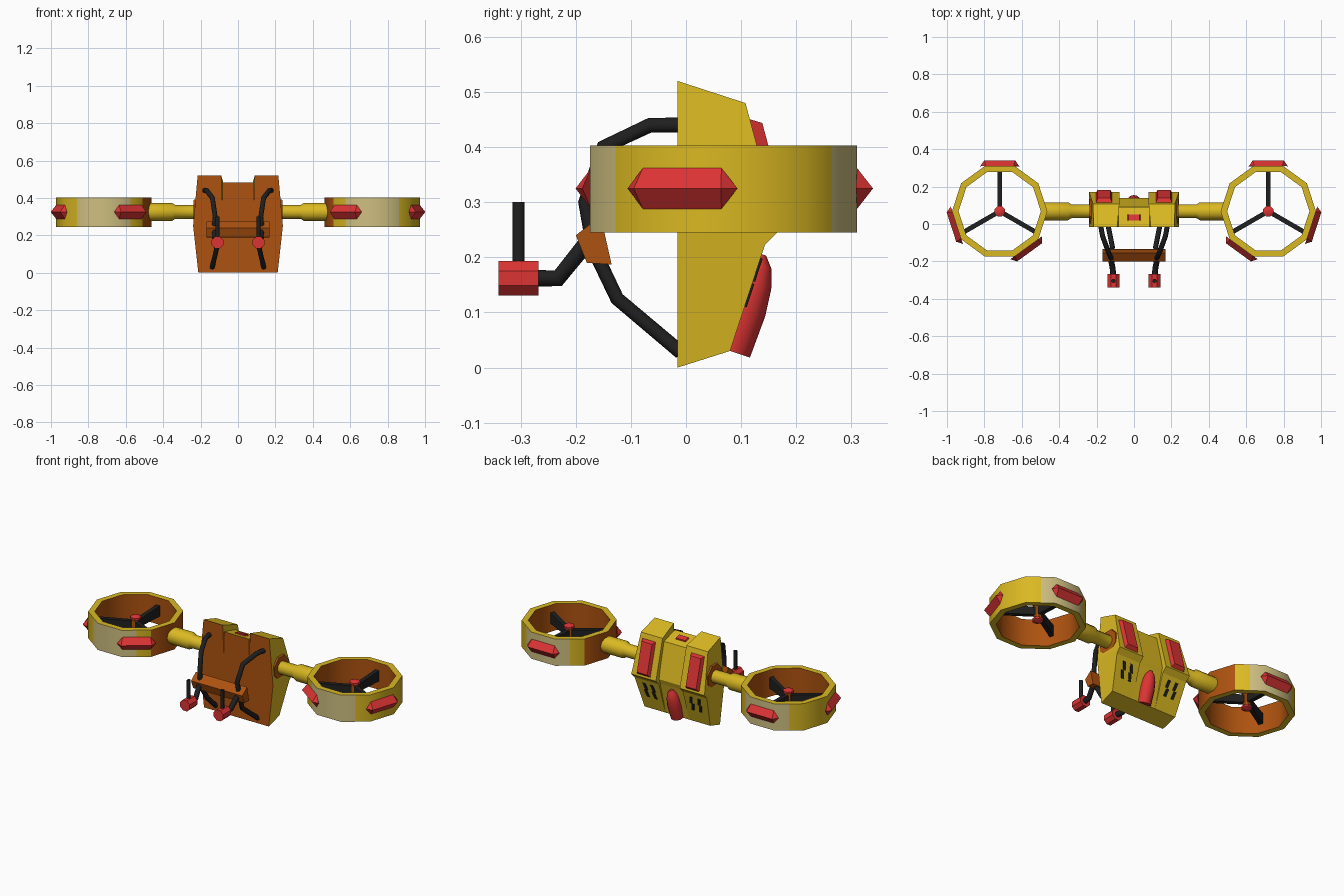
import bpy, bmesh, math
from mathutils import Vector

if "Cube" in bpy.data.objects:
    bpy.data.objects.remove(bpy.data.objects["Cube"])


def material(name, rgb):
    m = bpy.data.materials.new(name)
    m.diffuse_color = (*rgb, 1)
    m.use_nodes = True
    m.node_tree.nodes["Principled BSDF"].inputs["Base Color"].default_value = m.diffuse_color
    return m


YELLOW = material("yellow", (0.70, 0.48, 0.016))
ORANGE = material("burnt orange", (0.42, 0.085, 0.005))
RED = material("red", (0.72, 0.034, 0.034))
BLACK = material("black", (0.014, 0.014, 0.014))
PALE = material("pale yellow", (0.62, 0.52, 0.22))


def build(name, verts, faces, mats, rule=None, smooth=None):
    """Mesh object; rule(face) gives the material index, smooth is an angle."""
    bm = bmesh.new()
    vs = [bm.verts.new(v) for v in verts]
    for f in faces:
        bm.faces.new([vs[i] for i in f])
    bmesh.ops.recalc_face_normals(bm, faces=bm.faces)
    if rule:
        for f in bm.faces:
            f.material_index = rule(f)
    me = bpy.data.meshes.new(name)
    bm.to_mesh(me)
    bm.free()
    for m in mats:
        me.materials.append(m)
    ob = bpy.data.objects.new(name, me)
    bpy.context.collection.objects.link(ob)
    if smooth:
        bpy.ops.object.select_all(action='DESELECT')
        ob.select_set(True)
        bpy.context.view_layer.objects.active = ob
        bpy.ops.object.shade_smooth_by_angle(angle=math.radians(smooth))
    return ob


def loft(name, rings, mats, rule=None, smooth=None):
    """Joins loops with equal point counts and caps both ends."""
    n = len(rings[0])
    faces = [tuple(range(n)), tuple(range((len(rings) - 1) * n, len(rings) * n))]
    for k in range(len(rings) - 1):
        for i in range(n):
            j = (i + 1) % n
            faces.append((k * n + i, k * n + j, k * n + n + j, k * n + n + i))
    return build(name, [p for r in rings for p in r], faces, mats, rule, smooth)


def lathe(name, start, axis, stations, mat, n=10, smooth=40):
    """Round part: stations are (distance along axis, radius)."""
    axis = Vector(axis).normalized()
    u = axis.orthogonal().normalized()
    w = axis.cross(u)
    rings = []
    for d, r in stations:
        c = Vector(start) + axis * d
        rings.append([c + r * (u * math.cos(a) + w * math.sin(a))
                      for a in (2 * math.pi * (i + .5) / n for i in range(n))])
    return loft(name, rings, [mat], None, smooth)


def prism(name, profile, inner, outer, mats, rule=None):
    """Side (y, z) profile spanned between two x functions of z."""
    return loft(name, [[(f(z), y, z) for y, z in profile] for f in (inner, outer)], mats, rule)


def tube(name, pts, r):
    cu = bpy.data.curves.new(name, 'CURVE')
    cu.dimensions = '3D'
    cu.bevel_depth, cu.bevel_resolution, cu.use_fill_caps = r, 2, True
    sp = cu.splines.new('POLY')
    sp.points.add(len(pts) - 1)
    for p, c in zip(sp.points, pts):
        p.co = (*c, 1)
    cu.materials.append(BLACK)
    ob = bpy.data.objects.new(name, cu)
    bpy.context.collection.objects.link(ob)
    bpy.ops.object.select_all(action='DESELECT')
    ob.select_set(True)
    bpy.context.view_layer.objects.active = ob
    bpy.ops.object.convert(target='MESH')


def on_slope(a, b, x, t, off):
    """Point on the slope between (y, z) points a and b, raised by off."""
    y, z = a[0] + (b[0] - a[0]) * t, a[1] + (b[1] - a[1]) * t
    d = Vector((b[0] - a[0], b[1] - a[1])).normalized()
    return (x, y + d.y * off, z - d.x * off)


front_orange = lambda f: 1 if f.normal.y < -0.9 else 0
LOW, LEDGE = (0.08, 0.03), (0.143, 0.222)      # lower rear slope
BELLY, SHOULDER = (0.17, 0.25), (0.108, 0.48)  # upper rear slope

# Centre of the backpack
flat = lambda v: (lambda z: v)
prism("pack_centre", [(-.015, .483), (.09, .455), (.14, .25), (.13, .222), LOW, (-.015, 0)],
      flat(-.082), flat(.082), [YELLOW, ORANGE], front_orange)
# Small red cap on the centre top
loft("top_cap", [[(sx * w, y, z + .483 - (y + .015) * .267)
                  for sx, y in ((-1, .02), (1, .02), (1, .05), (-1, .05))]
                 for w, z in ((.036, -.004), (.03, .008))], [RED])
# Tail tank tapering into the lower rear slope
lathe("tail_tank", on_slope(LOW, LEDGE, 0, 0, 0), (0, .063, .192),
      [(0, .038), (.08, .041), (.13, .036), (.165, .025), (.185, .008)], RED, 12)
# Cross bar in front of the harness
prism("harness_bar", [(-.2, .24), (-.18, .19), (-.135, .187), (-.155, .275)],
      flat(-.168), flat(.168), [ORANGE])

for s, side in ((1, "right"), (-1, "left")):
    # Side pods, widest at the belly
    outer = lambda z: s * ((.24 - (z - .25) * .09) if z > .25 else (.212 + z * .112))
    inner = lambda z: s * (.078 + max(0, z - .48) * .3)
    prism(side + "_pod_upper", [(-.015, .52), SHOULDER, BELLY, (-.015, .25)],
          inner, outer, [YELLOW, ORANGE], front_orange)
    prism(side + "_pod_lower", [(-.015, .25), BELLY, LEDGE, LOW, (-.015, 0)],
          inner, outer, [YELLOW, ORANGE], front_orange)
    # Raised red plate on each pod
    loft(side + "_pod_plate",
         [[on_slope(BELLY, SHOULDER, s * (.16 + i * w), .46 + j * h, off)
           for i, j in ((-1, -1), (1, -1), (1, 1), (-1, 1))]
          for w, h, off in ((.044, .42, -.003), (.034, .36, .02))], [RED])
    # Black zigzag vents
    for k, x in enumerate((.125, .175)):
        for m, t in enumerate((.42, .66)):
            pts = ((-.013, 0), (.004, 0), (.014, .22), (-.003, .22))
            loft(f"{side}_vent_{k}_{m}",
                 [[on_slope(LOW, LEDGE, s * (x + i), t + j, off) for i, j in pts]
                  for off in (-.003, .004)], [BLACK])
    # Arm with its base disc
    cx, cy, cz = s * .718, .068, .325
    lathe(side + "_arm_base", (s * .2, cy, cz), (s, 0, 0), [(0, .08), (.038, .07)], ORANGE, 8)
    lathe(side + "_arm", (0, cy, cz), (s, 0, 0),
          [(.2, .037), (.335, .037), (.352, .048), (.485, .048)], YELLOW, 12)

    # Ten-sided fan duct with facet midpoints for the colour split
    def loop(r, z):
        pts = []
        for i in range(10):
            p, q = (Vector((r * math.cos(math.radians(a)), r * math.sin(math.radians(a)), 0))
                    for a in (36 * i, 36 * i + 36))
            pts += [p, (p + q) / 2]
        return [(cx + s * p.x, cy + p.y, z) for p in pts]
    rings = [loop(.255, .245), loop(.255, .403), loop(.22, .403), loop(.22, .245)]
    verts = [p for r in rings for p in r]
    faces = [(k * 20 + i, k * 20 + (i + 1) % 20, (k + 1) % 4 * 20 + (i + 1) % 20, (k + 1) % 4 * 20 + i)
             for k in range(4) for i in range(20)]

    def duct_colour(f):
        c = f.calc_center_median()
        dx, dy = (c.x - cx) * s, c.y - cy
        if abs(f.normal.z) > .5:
            return 0
        if math.hypot(dx, dy) < .225:
            return 1
        if dx < -.2:
            return 1
        return 2 if abs(dx) < .15 else 0
    build(side + "_duct", verts, faces, [YELLOW, ORANGE, PALE], duct_colour, 40)

    # Faceted red bumpers on three duct facets
    for k, deg in enumerate((90, -18, 234)):
        a = math.radians(deg)
        n, t = Vector((s * math.cos(a), math.sin(a), 0)), Vector((-s * math.sin(a), math.cos(a), 0))
        loc = [(-.105, 0, -.002), (-.075, -.037, 0), (.075, -.037, 0), (.105, 0, -.002),
               (.075, .037, 0), (-.075, .037, 0), (-.083, 0, .029), (.083, 0, .029)]
        vs = [Vector((cx, cy, cz)) + t * i + n * (.2425 + h) + Vector((0, 0, j)) for i, j, h in loc]
        build(f"{side}_bumper_{k}", vs,
              [(0, 1, 6), (1, 2, 7, 6), (2, 3, 7), (3, 4, 7), (4, 5, 6, 7), (5, 0, 6),
               (0, 5, 4, 3, 2, 1)], [RED])
    # Fan hub, caps and struts
    lathe(side + "_hub", (cx, cy, .275), (0, 0, 1), [(0, .022), (.09, .022)], ORANGE, 8)
    lathe(side + "_hub_cap", (cx, cy, .36), (0, 0, 1), [(0, .03), (.012, .03), (.02, .015)], RED, 8)
    lathe(side + "_hub_foot", (cx, cy, .265), (0, 0, 1), [(0, .015), (.008, .03), (.02, .03)], RED, 8)
    for k in range(3):
        a = math.radians(90 + 120 * k)
        d, w = Vector((math.cos(a), math.sin(a), 0)), Vector((-math.sin(a), math.cos(a), 0))
        loft(f"{side}_fan_strut_{k}",
             [[Vector((cx, cy, .327)) + d * r + w * i * .0125 + Vector((0, 0, j * h))
               for i, j in ((-1, -1), (1, -1), (1, 1), (-1, 1))]
              for r, h in ((.015, .022), (.222, .032))], [BLACK])

    # Harness strap and control handle
    tube(side + "_strap", [(s * x, y, z) for x, y, z in (
        (.178, -.01, .44), (.168, -.065, .44), (.137, -.15, .4), (.122, -.183, .3),
        (.13, -.168, .215), (.115, -.125, .125), (.138, -.01, .028))], .0135)
    tube(side + "_handle_arm", [(s * .128, -.165, .245), (s * .115, -.232, .162),
                                (s * .11, -.28, .162)], .0155)
    lathe(side + "_handle_grip", (s * .11, -.34, .162), (0, 1, 0), [(0, .034), (.072, .034)], RED, 8)
    tube(side + "_handle_stick", [(s * .11, -.304, .17), (s * .11, -.304, .3)], .011)
